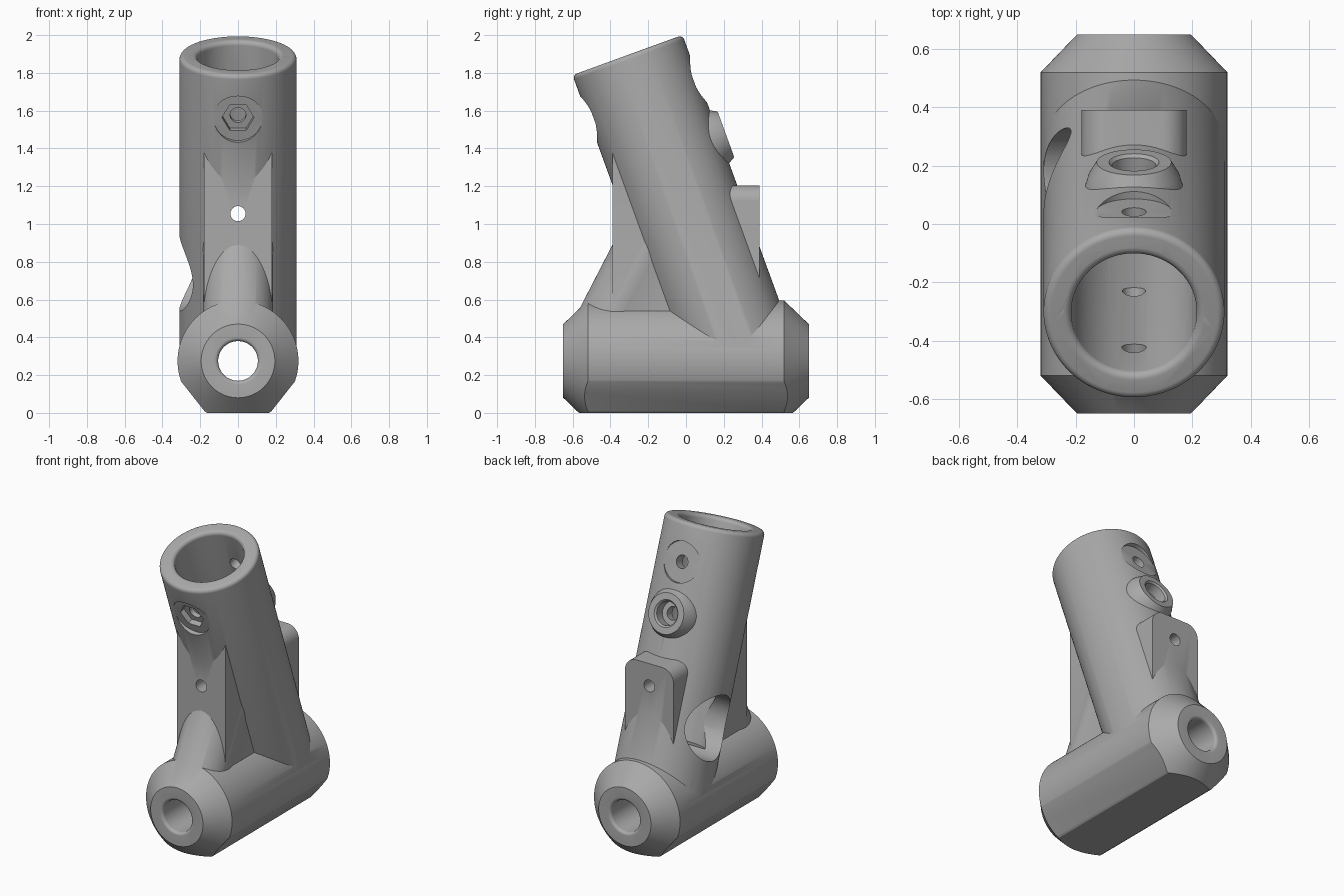
import bpy, bmesh, math
from mathutils import Vector, Matrix

cube = bpy.data.objects.get("Cube")
if cube:
    bpy.data.objects.remove(cube)

grey = bpy.data.materials.new("matte_grey")
grey.use_nodes = True
colour = (0.4, 0.4, 0.4, 1)
grey.diffuse_color = colour
grey.node_tree.nodes["Principled BSDF"].inputs["Base Color"].default_value = colour

# Frame of the leaning socket: origin, axis direction and backward normal
LEAN = math.radians(20)
ROOT = Vector((0, 0.278, 0.28))
AXIS = Vector((0, -math.sin(LEAN), math.cos(LEAN)))
BACK = Vector((0, math.cos(LEAN), math.sin(LEAN)))
FORE = Vector((0, 1, 0))
PIVOT = Vector((0, 0, 0.275))


def finish(name, bm):
    bmesh.ops.recalc_face_normals(bm, faces=bm.faces)
    mesh = bpy.data.meshes.new(name)
    bm.to_mesh(mesh)
    bm.free()
    obj = bpy.data.objects.new(name, mesh)
    bpy.context.collection.objects.link(obj)
    mesh.materials.append(grey)
    return obj


def lathe_mesh(profile, origin, axis, sides=96):
    """Solid of revolution from (radius, height) pairs along an axis."""
    bm = bmesh.new()
    place = Matrix.Translation(origin) @ axis.to_track_quat('Z', 'Y').to_matrix().to_4x4()
    rings = []
    for r, h in profile:
        angles = [math.tau * i / sides for i in range(sides)]
        rings.append([bm.verts.new(place @ Vector((r * math.cos(a), r * math.sin(a), h))) for a in angles])
    for low, high in zip(rings, rings[1:]):
        for i in range(sides):
            j = (i + 1) % sides
            bm.faces.new((low[i], low[j], high[j], high[i]))
    bm.faces.new(rings[0][::-1])
    bm.faces.new(rings[-1])
    return bm


def lathe(name, profile, origin, axis, sides=96):
    return finish(name, lathe_mesh(profile, origin, axis, sides))


def slab(name, outline, half_width):
    """Side outline of (y, z) pairs extruded across x."""
    bm = bmesh.new()
    face = bm.faces.new([bm.verts.new((-half_width, y, z)) for y, z in outline])
    ext = bmesh.ops.extrude_face_region(bm, geom=[face])
    moved = [v for v in ext["geom"] if isinstance(v, bmesh.types.BMVert)]
    bmesh.ops.translate(bm, verts=moved, vec=(2 * half_width, 0, 0))
    return bm


def combine(target, other, operation):
    mod = target.modifiers.new(operation.lower(), 'BOOLEAN')
    mod.operation = operation
    mod.solver = 'EXACT'
    mod.object = other
    bpy.context.view_layer.objects.active = target
    bpy.ops.object.modifier_apply(modifier=mod.name)
    bpy.data.objects.remove(other)


def rounded(radius, height, fillet, sign):
    """Quarter-round rim ending at the given height; sign -1 narrows, +1 flares."""
    steps = [math.pi / 2 * i / 6 for i in range(7)]
    return [(radius + sign * fillet * (1 - math.cos(a)), height - fillet * (1 - math.sin(a)))
            for a in steps]


# Horizontal pivot barrel with tapered ends and three flats underneath
barrel = lathe_mesh([(0.195, -0.65), (0.32, -0.52), (0.32, 0.52), (0.195, 0.65)], PIVOT, FORE)
cuts = [((0, 0, 0), (0, 0, -1))] + [((s * 0.17, 0, 0), (s * 0.165, 0, -0.13)) for s in (-1, 1)]
for point, normal in cuts:
    geom = barrel.verts[:] + barrel.edges[:] + barrel.faces[:]
    bmesh.ops.bisect_plane(barrel, geom=geom, plane_co=point, plane_no=normal, clear_outer=True)
    bmesh.ops.holes_fill(barrel, edges=[e for e in barrel.edges if e.is_boundary], sides=0)
body = finish("pivot_socket_body", barrel)

# Leaning socket tube
LENGTH = 1.718
tube = lathe("socket_tube", [(0.31, 0)] + rounded(0.31, LENGTH, 0.025, -1), ROOT, AXIS)

# Front gusset and the rounded rib that runs down to the barrel
gusset = finish("front_gusset", slab("front_gusset",
                [(-0.39, 0.45), (-0.39, 1.45), (-0.1, 1.45), (0.15, 0.45)], 0.18))
slope = Vector((0, 0.17, 0.33)).normalized()
rib = lathe("front_rib", [(0.185, -0.05), (0.185, 0.6)], Vector((0, -0.395, 0.475)), slope)

# Rear tab with rounded top corners
tab_mesh = slab("rear_tab", [(0.0, 0.65), (0.0, 1.205), (0.39, 1.205), (0.39, 0.65)], 0.18)
corners = [e for e in tab_mesh.edges
           if all(v.co.z > 1 for v in e.verts) and abs(e.verts[0].co.x - e.verts[1].co.x) < 0.01]
bmesh.ops.bevel(tab_mesh, geom=corners, offset=0.085, segments=10, profile=0.5, affect='EDGES')
tab = finish("rear_tab", tab_mesh)

# Raised rear screw boss
BOSS = ROOT + AXIS * 1.145
boss = lathe("rear_boss", [(0.185, 0.2), (0.155, 0.3), (0.128, 0.346)], BOSS, BACK, 64)

for part in (tube, gusset, rib, tab, boss):
    combine(body, part, 'UNION')

# Bores with flared mouths
flare = rounded(0.105, 0.65, 0.02, 1)
pivot_bore = [(r, -h) for r, h in reversed(flare)] + flare
pivot_bore = [(0.125, -0.8)] + pivot_bore + [(0.125, 0.8)]
socket_bore = [(0.215, 0.33)] + rounded(0.215, LENGTH, 0.025, 1) + [(0.24, LENGTH + 0.2)]
BOLT = ROOT + AXIS * 1.469
LEFT = Vector((1, 0, 0))
cutters = [
    lathe("pivot_bore", pivot_bore, PIVOT, FORE, 64),
    lathe("socket_bore", socket_bore, ROOT, AXIS),
    # Side window
    lathe("side_window", [(0.21, -0.6), (0.21, 0)], Vector((0, 0.12, 0.75)), LEFT, 64),
    # Pin hole through gusset and tab
    lathe("pin_hole", [(0.04, -1), (0.04, 1)], Vector((0, 0, 1.055)), FORE, 32),
    # Cross bolt: hole, spot faces and hexagonal nut pocket
    lathe("bolt_hole", [(0.042, -0.6), (0.042, 0.6)], BOLT, BACK, 32),
    lathe("front_spot_face", [(0.13, 0.283), (0.13, 0.5)], BOLT, -BACK, 64),
    lathe("rear_spot_face", [(0.13, 0.283), (0.13, 0.5)], BOLT, BACK, 64),
    lathe("nut_pocket", [(0.085, 0.245), (0.085, 0.5)], BOLT, -BACK, 6),
    # Boss counterbore and screw hole
    lathe("boss_counterbore", [(0.075, 0.27), (0.075, 0.335), (0.09, 0.35)], BOSS, BACK, 48),
    lathe("boss_hole", [(0.042, 0.05), (0.042, 0.5)], BOSS, BACK, 32),
]
for cutter in cutters:
    combine(body, cutter, 'DIFFERENCE')

body.select_set(True)
bpy.context.view_layer.objects.active = body
bpy.ops.object.shade_smooth_by_angle(angle=math.radians(25))
